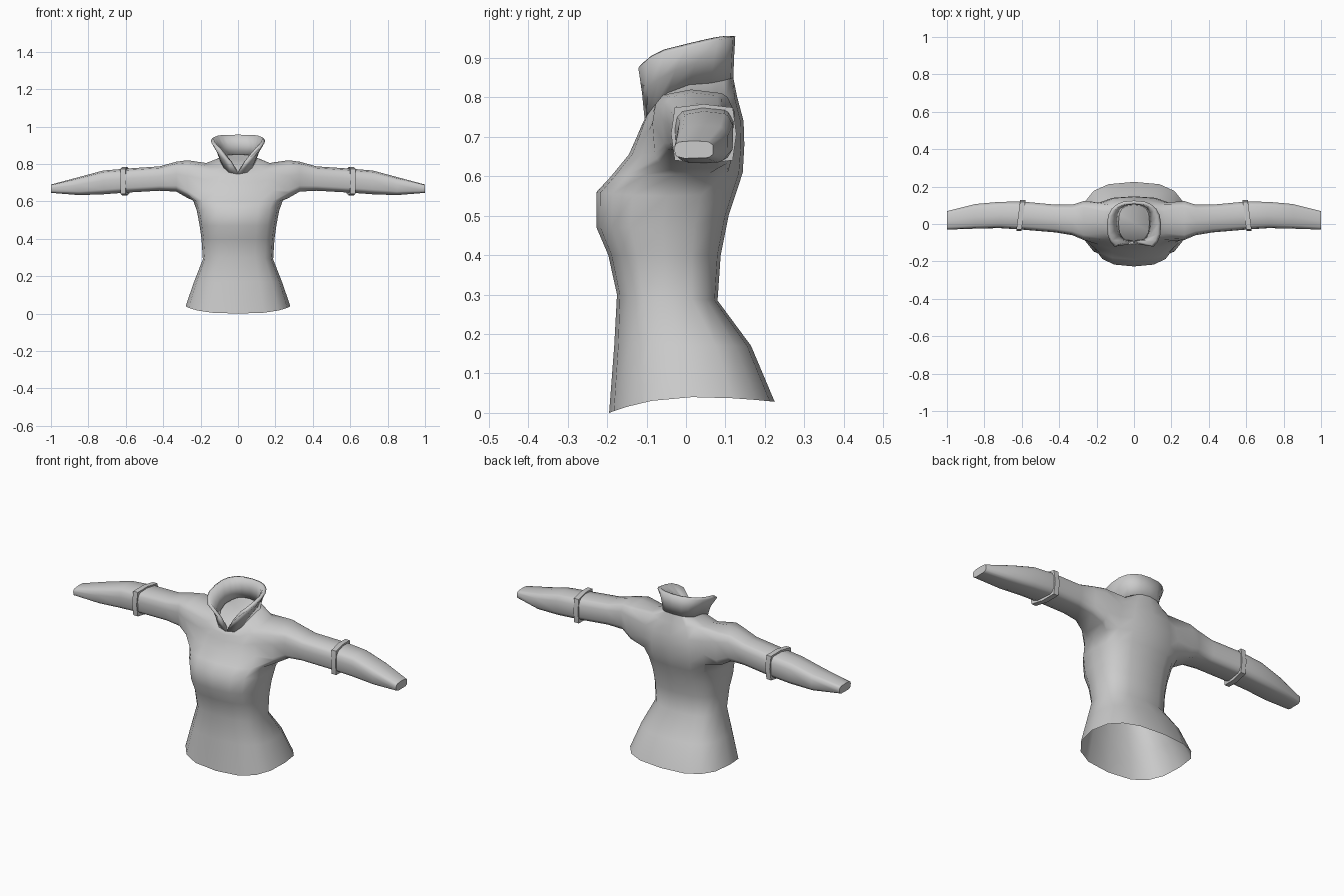
import bpy, bmesh
from math import sin, cos, pi, atan2, radians

cube = bpy.data.objects.get("Cube")
if cube:
    bpy.data.objects.remove(cube)

SIDES = 16

cloth = bpy.data.materials.new("grey_cloth")
cloth.use_nodes = True
GREY = (0.6, 0.6, 0.6, 1)
cloth.diffuse_color = GREY
cloth.node_tree.nodes["Principled BSDF"].inputs["Base Color"].default_value = GREY


def finish(name, bm, angle=50):
    bmesh.ops.recalc_face_normals(bm, faces=bm.faces[:])
    mesh = bpy.data.meshes.new(name)
    bm.to_mesh(mesh)
    bm.free()
    mesh.materials.append(cloth)
    obj = bpy.data.objects.new(name, mesh)
    bpy.context.collection.objects.link(obj)
    bpy.ops.object.select_all(action="DESELECT")
    obj.select_set(True)
    bpy.context.view_layer.objects.active = obj
    bpy.ops.object.shade_smooth_by_angle(angle=radians(angle))
    return obj


def power(v, e):
    return (1 if v >= 0 else -1) * abs(v) ** e


def squarish(a, lo_u, hi_u, lo_v, hi_v, e):
    """Point at angle a on a rounded box between the given limits."""
    u = (lo_u + hi_u) / 2 + (hi_u - lo_u) / 2 * power(cos(a), e)
    v = (lo_v + hi_v) / 2 + (hi_v - lo_v) / 2 * power(sin(a), e)
    return u, v


def bridge(bm, a, b, closed=True):
    n = len(a)
    for i in range(n if closed else n - 1):
        j = (i + 1) % n
        bm.faces.new((a[i], a[j], b[j], b[i]))


def body_point(a, row):
    """Torso section whose height differs at front, side and back."""
    zf, zs, zb, hx, yf, yb = row
    x, y = squarish(a, -hx, hx, yf, yb, 0.75)
    s = sin(a)
    z = zs + ((zb if s > 0 else zf) - zs) * abs(s) ** 1.5
    return x, y, z


# Torso rows: front z, side z, back z, half width, front y, back y
TORSO = [
    (0.0, 0.04, 0.028, 0.28, -0.195, 0.225),
    (0.17, 0.17, 0.17, 0.235, -0.182, 0.165),
    (0.30, 0.29, 0.285, 0.188, -0.175, 0.08),
    (0.40, 0.40, 0.40, 0.195, -0.197, 0.088),
    (0.47, 0.47, 0.50, 0.205, -0.227, 0.108),
    (0.56, 0.55, 0.56, 0.22, -0.227, 0.128),
    (0.60, 0.605, 0.61, 0.24, -0.19, 0.144),
    (0.655, 0.66, 0.68, 0.24, -0.145, 0.148),
    (0.70, 0.74, 0.74, 0.22, -0.125, 0.146),
    (0.73, 0.805, 0.80, 0.17, -0.112, 0.13),
    (0.745, 0.832, 0.85, 0.10, -0.105, 0.12),
]
NECK = TORSO[-1]
ARM_LOW, ARM_HIGH = 6, 9

# Sleeve stations: distance from centre, y limits, z limits
SLEEVE = [
    (0.27, -0.085, 0.125, 0.615, 0.82),
    (0.33, -0.06, 0.105, 0.65, 0.812),
    (0.42, -0.045, 0.105, 0.655, 0.787),
    (0.60, -0.03, 0.122, 0.645, 0.775),
    (0.72, -0.022, 0.12, 0.636, 0.765),
    (0.85, -0.025, 0.108, 0.632, 0.73),
    (1.0, -0.03, 0.07, 0.645, 0.69),
]

# Shirt body with sleeves growing out of the arm holes
bm = bmesh.new()
rings = [[bm.verts.new(body_point(2 * pi * i / SIDES, row)) for i in range(SIDES)]
         for row in TORSO]
arm_columns = {(c + k) % SIDES for c in (0, SIDES // 2) for k in range(-2, 2)}
for r in range(len(rings) - 1):
    for i in range(SIDES):
        if ARM_LOW <= r < ARM_HIGH and i in arm_columns:
            continue
        j = (i + 1) % SIDES
        bm.faces.new((rings[r][i], rings[r][j], rings[r + 1][j], rings[r + 1][i]))
for side, c in ((1, 0), (-1, SIDES // 2)):
    cols = [(c + k) % SIDES for k in range(-2, 3)]
    hole = [rings[ARM_LOW][i] for i in cols]
    hole += [rings[r][cols[-1]] for r in range(ARM_LOW + 1, ARM_HIGH)]
    hole += [rings[ARM_HIGH][i] for i in reversed(cols)]
    hole += [rings[r][cols[0]] for r in range(ARM_HIGH - 1, ARM_LOW, -1)]
    angles = [atan2(v.co.z - 0.71, v.co.y - 0.01) for v in hole]
    last = hole
    for x, y0, y1, z0, z1 in SLEEVE:
        loop = [bm.verts.new((side * x, *squarish(a, y0, y1, z0, z1, 0.6)))
                for a in angles]
        bridge(bm, last, loop)
        last = loop
    bm.faces.new(last)
# Panel closing the neck inside the collar
bm.faces.new(rings[-1])
finish("shirt_body", bm)

# Standing collar, open in a V at the front
bm = bmesh.new()
base, middle, top = [], [], []
for i in range(SIDES + 1):
    t = 2 * i / SIDES - 1              # -1 and 1 at the front, 0 at the back
    low = body_point(pi / 2 + t * pi, NECK)
    a = pi / 2 + t * radians(138)
    x, y = squarish(a, -0.145, 0.145, -0.15, 0.125, 0.8)
    high = (x, y, 0.955 - 0.08 * abs(t) ** 2.2)
    base.append(bm.verts.new(low))
    middle.append(bm.verts.new([p + (q - p) * f for p, q, f in zip(low, high, (0.4, 0.4, 0.5))]))
    top.append(bm.verts.new(high))
bridge(bm, base, middle, False)
bridge(bm, middle, top, False)
collar = finish("collar", bm, 40)
thick = collar.modifiers.new("thickness", "SOLIDIFY")
thick.thickness = 0.018
thick.offset = -1

# Raised square bands around the elbows
for side, label in ((1, "left"), (-1, "right")):
    bm = bmesh.new()
    loops = []
    for dx, grow in ((-0.014, 0), (0.014, 0), (0.014, -0.025), (-0.014, -0.025)):
        loop = []
        for i in range(8):
            y, z = squarish(i * pi / 4, -0.038 - grow, 0.128 + grow,
                            0.632 - grow, 0.783 + grow, 0.35)
            x = 0.605 + dx - 0.13 * (y - 0.045)
            loop.append(bm.verts.new((side * x, y, z)))
        loops.append(loop)
    for k in range(4):
        bridge(bm, loops[k], loops[(k + 1) % 4])
    finish(label + "_elbow_band", bm, 30)
